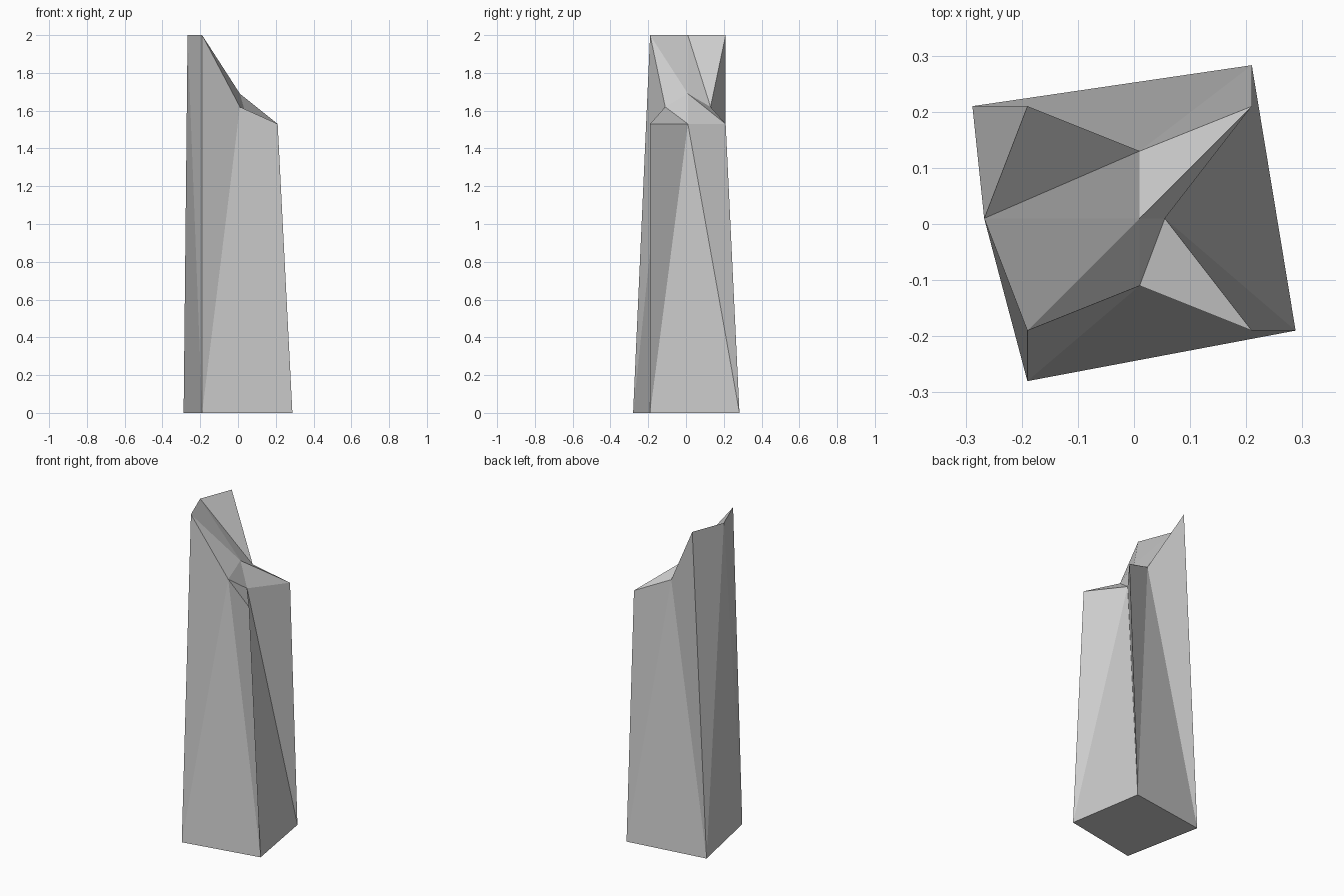
import bpy, bmesh

if "Cube" in bpy.data.objects:
    bpy.data.objects.remove(bpy.data.objects["Cube"])

bm = bmesh.new()

# twisted footprint (counter-clockwise from front left) and the top ring above it
base = [bm.verts.new((x, y, 0)) for x, y in
        ((-.19, -.28), (.288, -.19), (.21, .283), (-.288, .21))]
corner = [bm.verts.new(c) for c in
          ((-.19, -.19, 2), (.21, -.19, 1.53), (.21, .21, 1.53), (-.19, .21, 2))]
mid = [bm.verts.new(c) for c in
       ((.01, -.11, 1.62), (.055, .01, 1.53), (.01, .13, 1.62), (-.267, .01, 2))]
peak = bm.verts.new((.01, .01, 1.69))

# each side fans out from the middle of its top edge
for i in range(4):
    j = (i + 1) % 4
    for a, b in ((corner[i], base[i]), (base[i], base[j]), (base[j], corner[j])):
        bm.faces.new((mid[i], a, b))

# broken top: four quadrants, folded from front left to back right
for i in range(4):
    quad = [peak, mid[i - 1], corner[i], mid[i]]
    k = i % 2
    for t in ((k, k + 1, k + 2), (k, k + 2, (k + 3) % 4)):
        bm.faces.new([quad[n] for n in t])

# underside
bm.faces.new(base[::-1])
bmesh.ops.recalc_face_normals(bm, faces=bm.faces)

mesh = bpy.data.meshes.new("stone_shard")
bm.to_mesh(mesh)
bm.free()
bpy.context.collection.objects.link(bpy.data.objects.new("stone_shard", mesh))
